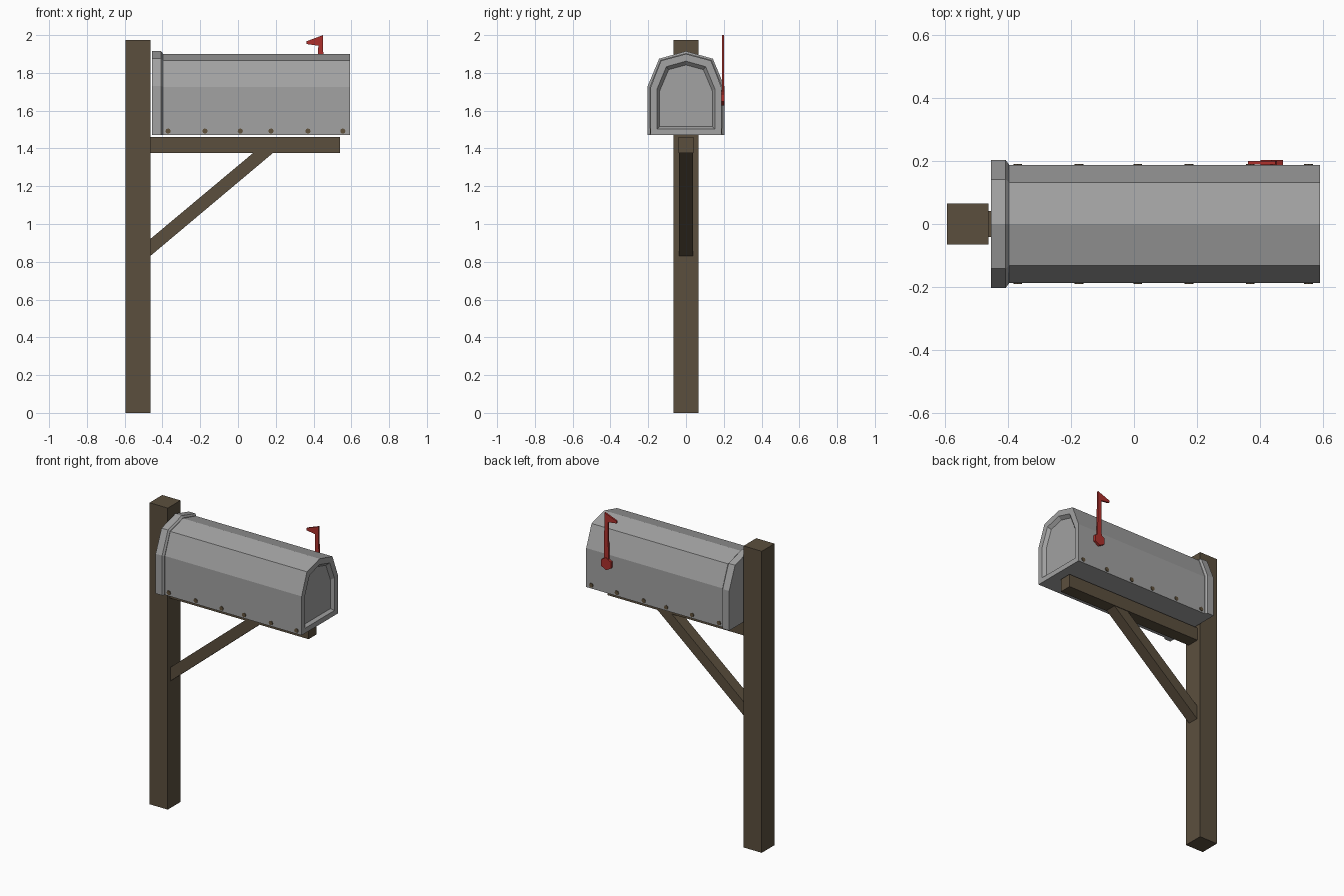
import bpy, bmesh, math
from mathutils import Matrix, Vector

if "Cube" in bpy.data.objects:
    bpy.data.objects.remove(bpy.data.objects["Cube"])


def material(name, rgb):
    m = bpy.data.materials.new(name)
    m.diffuse_color = (*rgb, 1)
    m.use_nodes = True
    m.node_tree.nodes["Principled BSDF"].inputs["Base Color"].default_value = m.diffuse_color
    return m


WOOD = material("dark wood", (0.105, 0.078, 0.048))
METAL = material("grey metal", (0.36, 0.36, 0.36))
RED = material("flag red", (0.42, 0.03, 0.025))
RIVET = material("rivet bronze", (0.12, 0.085, 0.045))


def finish(bm, name, mat):
    bmesh.ops.recalc_face_normals(bm, faces=bm.faces[:])
    me = bpy.data.meshes.new(name)
    bm.to_mesh(me)
    bm.free()
    me.materials.append(mat)
    ob = bpy.data.objects.new(name, me)
    bpy.context.collection.objects.link(ob)
    return ob


def loft(name, mat, rings):
    """Skin a list of equal-length point rings and cap both ends."""
    bm = bmesh.new()
    vs = [[bm.verts.new(p) for p in r] for r in rings]
    n = len(vs[0])
    for a, b in zip(vs, vs[1:]):
        for i in range(n):
            j = (i + 1) % n
            bm.faces.new((a[i], a[j], b[j], b[i]))
    bm.faces.new(vs[0][::-1])
    bm.faces.new(vs[-1])
    return finish(bm, name, mat)


def slab(name, mat, xz, y0, y1):
    """Extrude an x-z outline along y."""
    return loft(name, mat, [[(x, y, z) for x, z in xz] for y in (y0, y1)])


def rect(x0, x1, z0, z1):
    return [(x0, z0), (x1, z0), (x1, z1), (x0, z1)]


def arch(x, w, base, shoulder, w2, upper, apex):
    """Seven-point mailbox cross-section at x."""
    return [(x, -w, base), (x, w, base), (x, w, shoulder), (x, w2, upper),
            (x, 0, apex), (x, -w2, upper), (x, -w, shoulder)]


# Wooden support
slab("post", WOOD, rect(-0.595, -0.463, 0, 1.975), -0.066, 0.066)
slab("arm", WOOD, rect(-0.47, 0.54, 1.375, 1.46), -0.041, 0.041)
slab("brace", WOOD, [(-0.465, 0.83), (0.19, 1.38), (0.085, 1.38), (-0.465, 0.92)],
     -0.037, 0.037)

# Mailbox shell with a recessed panel at the +x end
outer = (0.187, 1.47, 1.725, 0.132, 1.865, 1.90)
loft("mailbox_body", METAL, [
    arch(-0.42, *outer), arch(0.592, *outer),
    arch(0.592, 0.153, 1.503, 1.715, 0.104, 1.833, 1.862),
    arch(0.572, 0.139, 1.515, 1.705, 0.092, 1.817, 1.842)])

# Flared rim at the post end, chamfered towards the body
wide = (0.203, 1.47, 1.73, 0.142, 1.875, 1.915)
loft("mailbox_rim", METAL, [
    arch(-0.455, *wide), arch(-0.408, *wide),
    arch(-0.398, 0.19, 1.47, 1.727, 0.134, 1.867, 1.903)])

# Rivets along both lower edges
bm = bmesh.new()
for x in (-0.37, -0.175, 0.012, 0.175, 0.37, 0.555):
    for s in (-1, 1):
        bmesh.ops.create_cone(
            bm, cap_ends=True, segments=8, radius1=0.014, radius2=0.014, depth=0.012,
            matrix=Matrix.Translation((x, s * 0.185, 1.492)) @ Matrix.Rotation(math.pi / 2, 4, 'X'))
finish(bm, "rivets", RIVET)

# Signal flag: hexagonal pivot and a pole with a pointed pennant
hexagon = [(0.438 + 0.041 * math.cos(i * math.pi / 3 + math.pi / 6),
            1.668 + 0.041 * math.sin(i * math.pi / 3 + math.pi / 6)) for i in range(6)]
slab("flag_pivot", RED, hexagon, 0.184, 0.203)
slab("flag", RED, [(0.421, 1.66), (0.455, 1.66), (0.45, 2.0), (0.362, 1.967),
                   (0.362, 1.953), (0.425, 1.944)], 0.19, 0.201)
